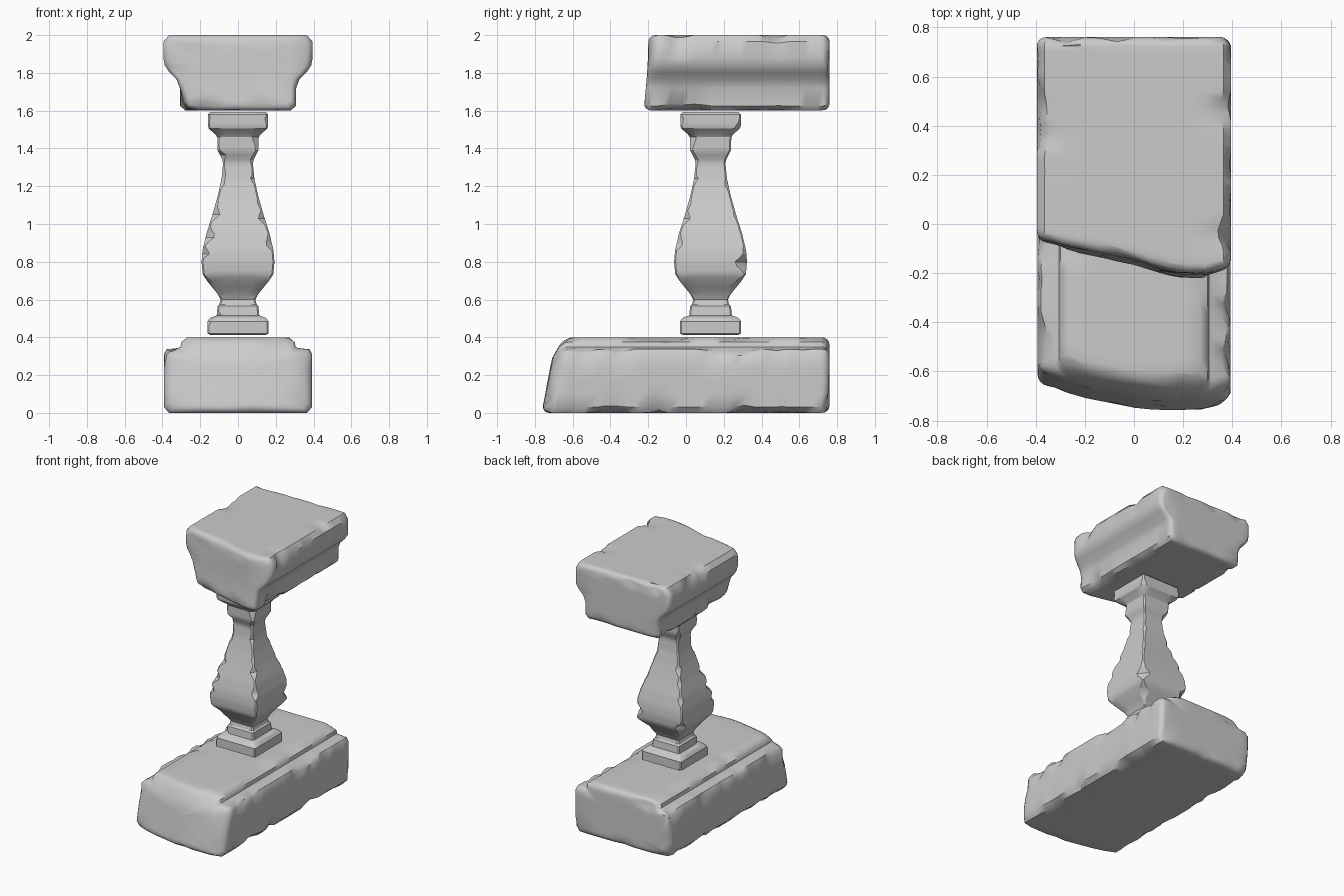
import bpy, bmesh, math
from mathutils import Vector, noise

if "Cube" in bpy.data.objects:
    bpy.data.objects.remove(bpy.data.objects["Cube"])


def chip(p, seed, freq=9.0):
    """Random chip depth factor: zero in most places, up to about one."""
    return max(0.0, noise.noise(Vector(p) * freq + Vector((seed, seed, seed))))


def interp(pts, x):
    """Piecewise linear lookup in a list of (x, y) pairs."""
    if x <= pts[0][0]:
        return pts[0][1]
    for (x0, y0), (x1, y1) in zip(pts, pts[1:]):
        if x <= x1:
            return y0 + (y1 - y0) * (x - x0) / (x1 - x0)
    return pts[-1][1]


def loft(name, rings, angle):
    bm = bmesh.new()
    vr = [[bm.verts.new(p) for p in ring] for ring in rings]
    n = len(vr[0])
    for a, b in zip(vr, vr[1:]):
        for i in range(n):
            j = (i + 1) % n
            bm.faces.new((a[i], a[j], b[j], b[i]))
    bm.faces.new(vr[0])
    bm.faces.new(vr[-1])
    bmesh.ops.recalc_face_normals(bm, faces=bm.faces)
    me = bpy.data.meshes.new(name)
    bm.to_mesh(me)
    bm.free()
    ob = bpy.data.objects.new(name, me)
    bpy.context.collection.objects.link(ob)
    bpy.ops.object.select_all(action='DESELECT')
    ob.select_set(True)
    bpy.context.view_layer.objects.active = ob
    bpy.ops.object.shade_smooth_by_angle(angle=math.radians(angle))
    return ob


def stone_bar(name, half, front, back, r, seed):
    """Mirrored x-z section run along y; half = (x, z, is_edge) bottom to top."""
    loop = half + [(-x, z, e) for x, z, e in reversed(half)]
    section = []
    for (x0, z0, e0), (x1, z1, e1) in zip(loop, loop[1:] + loop[:1]):
        k = max(1, round(math.hypot(x1 - x0, z1 - z0) / 0.07))
        for s in range(k):
            t = s / k
            section.append((x0 + (x1 - x0) * t, z0 + (z1 - z0) * t, e0 if s == 0 else 0))
    hw = max(p[0] for p in half)
    zb, zt = half[0][1], half[-1][1]
    zc, hz = (zb + zt) / 2, (zt - zb) / 2

    # stations: flat cap rings, rounded end, straight run, rounded end, cap rings
    end = [(0.0, r, k) for k in (0.08, 0.35, 0.65, 0.88)]
    end += [(r * (1 - math.cos(a)), r * (1 - math.sin(a)), 1)
            for a in (0.0, 0.4, 0.8, 1.2, math.pi / 2)]
    stations = [(0.0, o, i, k) for o, i, k in end]
    stations += [(s / 30, 0, 0, 1) for s in range(2, 29)]
    stations += [(1.0, -o, i, k) for o, i, k in reversed(end)]
    rings = []
    for t, off, inset, k in stations:
        ring = []
        for x, z, edge in section:
            px = x * (1 - inset / hw) * k
            pz = zc + (z - zc) * (1 - inset / hz) * k
            f = front(px, pz)
            p = Vector((px, f + (back - f) * t + off, pz))
            if edge:
                d = 0.045 * chip(p, seed) * k
                p.x -= math.copysign(d, px)
                p.z -= math.copysign(d * 0.6, pz - zc)
            if inset and k == 1:
                p.y += (1 if t < 0.5 else -1) * 0.035 * chip(p, seed + 5)
            ring.append(p)
        rings.append(ring)
    return loft(name, rings, 40)


# Base rail with stepped shoulders and a slanting broken front end
base_plan = [(-0.39, -0.66), (-0.2, -0.715), (0, -0.755), (0.1, -0.765),
             (0.3, -0.762), (0.39, -0.735)]
base_slope = [(0, 0), (0.29, 0.055), (0.40, 0.12)]
stone_bar("base_rail",
          [(0.365, 0.0, 1), (0.392, 0.03, 1), (0.393, 0.31, 1), (0.378, 0.337, 1),
           (0.32, 0.343, 0), (0.305, 0.35, 0), (0.3, 0.375, 0), (0.27, 0.4, 1)],
          lambda x, z: interp(base_plan, x) + interp(base_slope, z),
          0.76, 0.04, 3.3)

# Top rail with an overhanging moulding and a broken front end
top_plan = [(-0.39, -0.075), (0.0, -0.155), (0.15, -0.205), (0.3, -0.21), (0.39, -0.185)]
top_slope = [(1.6, -0.015), (1.75, 0.0), (2.0, 0.012)]
stone_bar("top_rail",
          [(0.28, 1.602, 1), (0.306, 1.625, 1), (0.308, 1.72, 0), (0.325, 1.765, 0),
           (0.365, 1.805, 0), (0.388, 1.84, 0), (0.395, 1.88, 0), (0.395, 1.965, 1),
           (0.365, 2.0, 1)],
          lambda x, z: interp(top_plan, x) + interp(top_slope, z),
          0.76, 0.035, 8.1)

# Square baluster with chipped corners: (z, half width)
profile = [(0.412, 0.145), (0.42, 0.162), (0.485, 0.162), (0.505, 0.145), (0.515, 0.113),
           (0.565, 0.108), (0.575, 0.098), (0.6, 0.092), (0.63, 0.108), (0.70, 0.165),
           (0.735, 0.187), (0.80, 0.193), (0.86, 0.188), (0.95, 0.167), (1.05, 0.135),
           (1.15, 0.107), (1.24, 0.087), (1.32, 0.079), (1.34, 0.083), (1.39, 0.108),
           (1.46, 0.11), (1.475, 0.12), (1.505, 0.155), (1.52, 0.16), (1.58, 0.16),
           (1.592, 0.148)]
levels = []
for (z0, w0), (z1, w1) in zip(profile, profile[1:]):
    k = max(1, round((z1 - z0) / 0.02))
    levels += [(z0 + (z1 - z0) * s / k, w0 + (w1 - w0) * s / k) for s in range(k)]
levels.append(profile[-1])
rings = []
for z, w in levels:
    ring = []
    for q in range(4):
        c = 0.008 + 0.075 * chip((q * 7.7, 0, z), 1.7, 16) * (w / 0.17)
        c = min(c, w * 0.4)
        for u, v in ((w, -w * 0.5), (w, w * 0.5), (w, w - c), (w - c * 0.45, w - c * 0.45),
                     (w - c, w), ):
            a = q * math.pi / 2
            ring.append((u * math.cos(a) - v * math.sin(a),
                         0.13 + u * math.sin(a) + v * math.cos(a), z))
    rings.append(ring)
loft("baluster", rings, 30)
